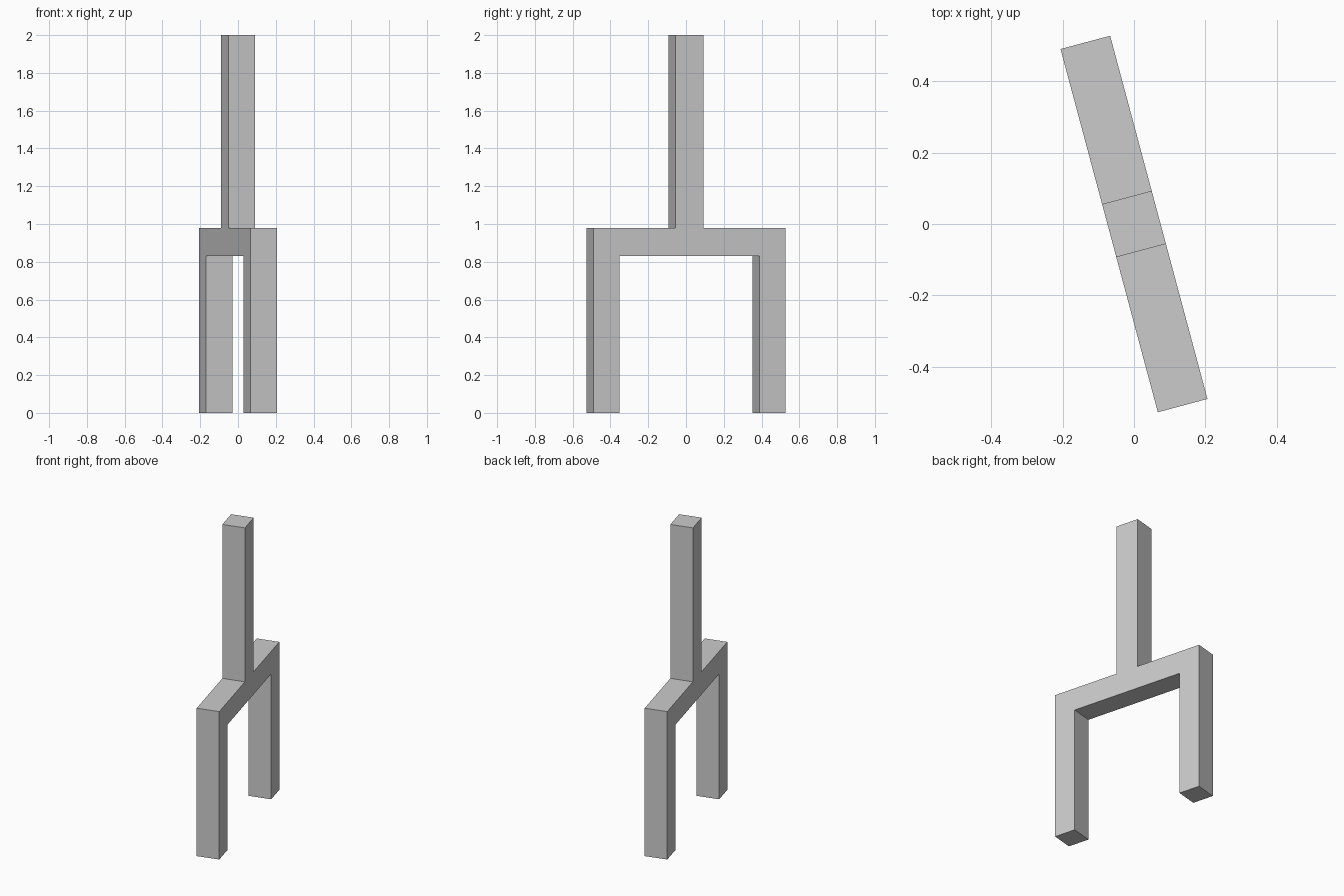
import bpy, bmesh, math
from mathutils import Matrix

if "Cube" in bpy.data.objects:
    bpy.data.objects.remove(bpy.data.objects["Cube"])

DEPTH = 0.144
# Right half of the fork outline (distance along the bar, height)
half = [(0.384, 0.83), (0.384, 0), (0.527, 0), (0.527, 0.98), (0.077, 0.98), (0.077, 2)]
outline = half + [(-u, z) for u, z in reversed(half)]

# Fork: two legs, crossbar and upright post extruded from one outline
bm = bmesh.new()
face = bm.faces.new([bm.verts.new((-DEPTH / 2, u, z)) for u, z in outline])
extruded = bmesh.ops.extrude_face_region(bm, geom=[face], use_keep_orig=True)
moved = [v for v in extruded["geom"] if isinstance(v, bmesh.types.BMVert)]
bmesh.ops.translate(bm, verts=moved, vec=(DEPTH, 0, 0))
bmesh.ops.recalc_face_normals(bm, faces=bm.faces)

# Turn the whole piece about the vertical axis
bm.transform(Matrix.Rotation(math.radians(15), 4, 'Z'))

mesh = bpy.data.meshes.new("forked_post")
bm.to_mesh(mesh)
bm.free()
bpy.context.collection.objects.link(bpy.data.objects.new("forked_post", mesh))
